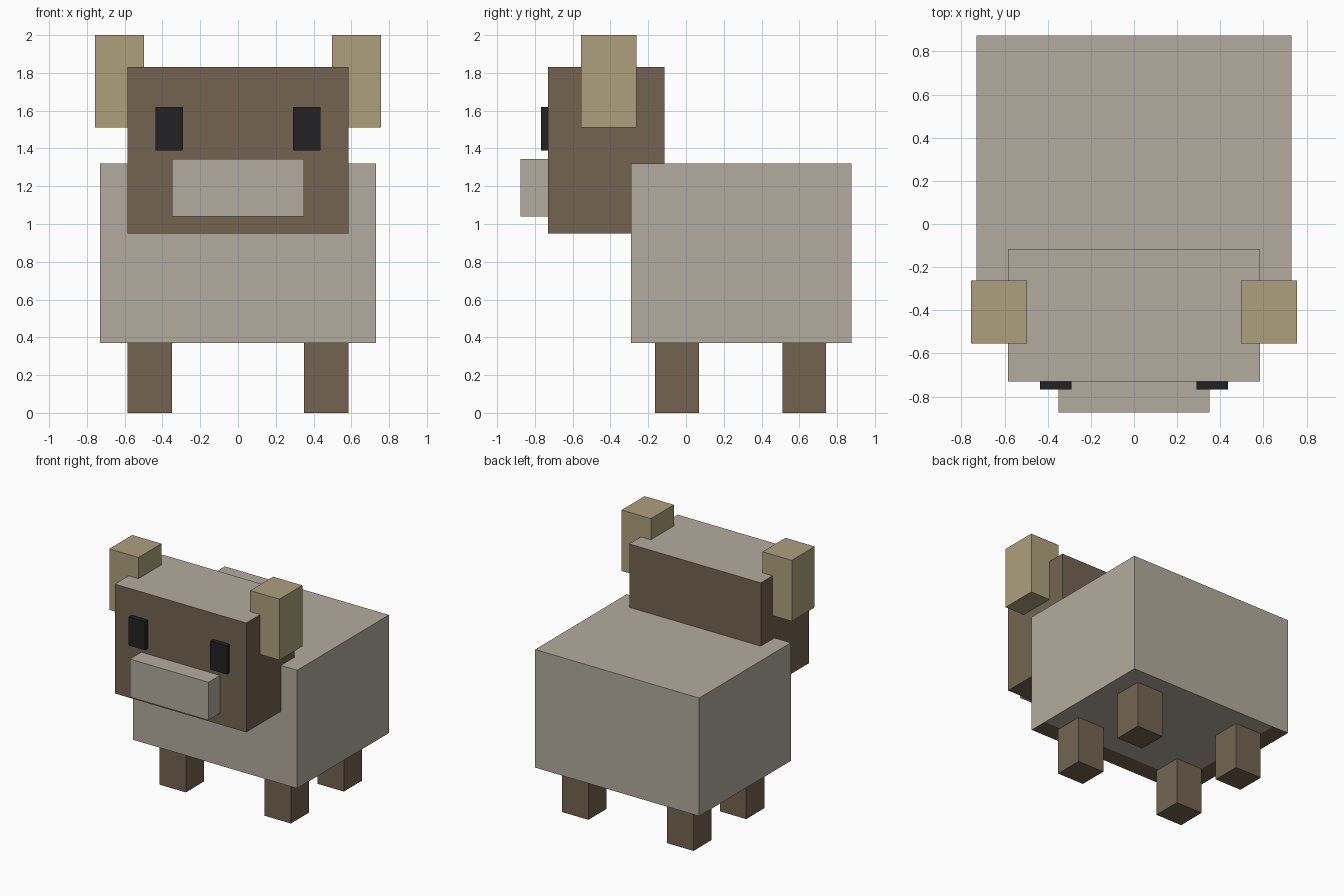
import bpy
import bmesh

cube = bpy.data.objects.get("Cube")
if cube:
    bpy.data.objects.remove(cube, do_unlink=True)


def material(name, rgb):
    mat = bpy.data.materials.new(name)
    mat.use_nodes = True
    color = (*rgb, 1.0)
    mat.diffuse_color = color
    bsdf = mat.node_tree.nodes["Principled BSDF"]
    bsdf.inputs["Base Color"].default_value = color
    bsdf.inputs["Roughness"].default_value = 0.9
    return mat


cream = material("cream wool", (0.456, 0.409, 0.342))
brown = material("brown hide", (0.174, 0.127, 0.082))
tan = material("tan horn", (0.423, 0.352, 0.205))
black = material("black eye", (0.016, 0.016, 0.016))


def box(name, x, y, z, mats, rule=None, cuts=()):
    """Box from (min, max) ranges; cuts are (axis, position) slices, rule picks a material per face."""
    bm = bmesh.new()
    bmesh.ops.create_cube(bm, size=1.0)
    for v in bm.verts:
        v.co = [r[0] + (c + 0.5) * (r[1] - r[0]) for c, r in zip(v.co, (x, y, z))]
    for axis, pos in cuts:
        normal = [0, 0, 0]
        normal[axis] = 1
        point = [0, 0, 0]
        point[axis] = pos
        bmesh.ops.bisect_plane(bm, geom=bm.verts[:] + bm.edges[:] + bm.faces[:],
                               plane_co=point, plane_no=normal)
    bm.normal_update()
    if rule:
        for f in bm.faces:
            f.material_index = rule(f.normal, f.calc_center_median())
    mesh = bpy.data.meshes.new(name)
    bm.to_mesh(mesh)
    bm.free()
    for m in mats:
        mesh.materials.append(m)
    obj = bpy.data.objects.new(name, mesh)
    bpy.context.collection.objects.link(obj)
    return obj


def pair(name, x, y, z, mat):
    """Left part at +x and its mirror at -x."""
    box("left_" + name, x, y, z, [mat])
    box("right_" + name, (-x[1], -x[0]), y, z, [mat])


# Body: cream, with brown strips along two edges of the belly
def belly(n, c):
    return 1 if n.z < -0.5 and (c.y < -0.14 or c.x < -0.585) else 0


box("body", (-0.73, 0.73), (-0.29, 0.875), (0.37, 1.32), [cream, brown],
    belly, cuts=[(1, -0.14), (0, -0.585)])

# Head: brown with a cream crown
box("head", (-0.585, 0.585), (-0.73, -0.115), (0.95, 1.83), [brown, cream],
    lambda n, c: 1 if n.z > 0.5 else 0)
box("muzzle", (-0.35, 0.35), (-0.875, -0.73), (1.04, 1.345), [cream])
pair("eye", (0.29, 0.437), (-0.767, -0.73), (1.39, 1.62), black)
pair("horn", (0.497, 0.757), (-0.555, -0.263), (1.51, 2.0), tan)

# Legs
for end, y in (("front", (-0.163, 0.07)), ("back", (0.51, 0.74))):
    pair(end + "_leg", (0.35, 0.585), y, (0.0, 0.37), brown)
